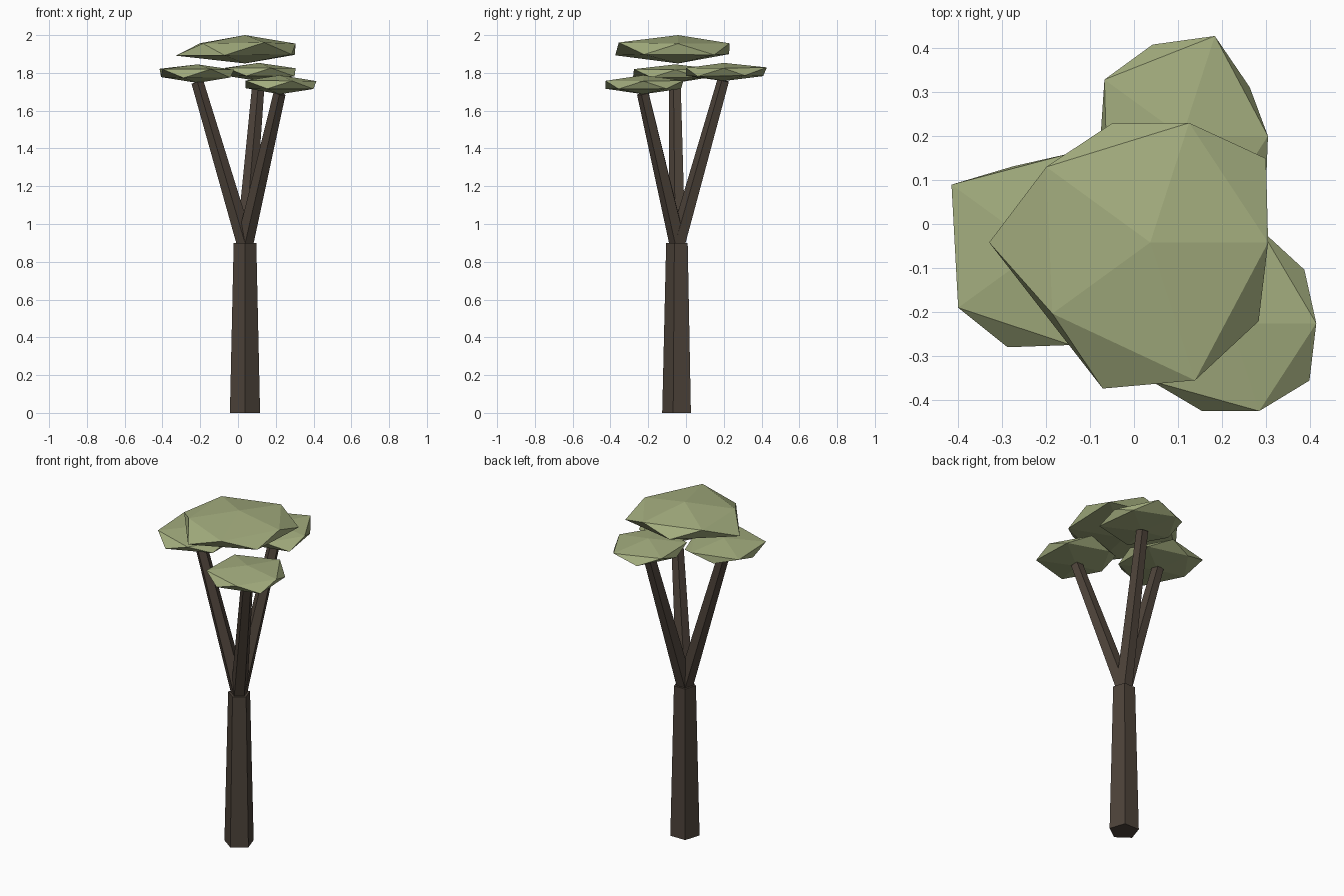
import bpy, bmesh, math
from mathutils import Vector

if "Cube" in bpy.data.objects:
    bpy.data.objects.remove(bpy.data.objects["Cube"])


def material(name, rgb):
    m = bpy.data.materials.new(name)
    m.diffuse_color = (*rgb, 1)
    m.use_nodes = True
    m.node_tree.nodes["Principled BSDF"].inputs["Base Color"].default_value = m.diffuse_color
    return m


BARK = material("dark_bark", (0.075, 0.056, 0.042))
LEAF = material("sage_leaf", (0.37, 0.42, 0.21))


def finish(name, bm, mat):
    bmesh.ops.recalc_face_normals(bm, faces=bm.faces[:])
    me = bpy.data.meshes.new(name)
    bm.to_mesh(me)
    bm.free()
    me.materials.append(mat)
    ob = bpy.data.objects.new(name, me)
    bpy.context.collection.objects.link(ob)


def limb(name, start, end, r1, r2):
    """Tapered five-sided limb between two points."""
    start, end = Vector(start), Vector(end)
    rot = Vector((0, 0, 1)).rotation_difference(end - start)
    bm = bmesh.new()
    rings = []
    for centre, r in ((start, r1), (end, r2)):
        ring = []
        for i in range(5):
            a = math.radians(-90 + 72 * i)
            ring.append(bm.verts.new(centre + rot @ Vector((r * math.cos(a), r * math.sin(a), 0))))
        rings.append(ring)
    low, high = rings
    for i in range(5):
        j = (i + 1) % 5
        bm.faces.new((low[i], low[j], high[j], high[i]))
    bm.faces.new(low[::-1])
    bm.faces.new(high)
    finish(name, bm, BARK)


def foliage(name, centre, top, upper, lower, bottom):
    """Flattened icosahedron with uneven radii: upper ring from 0 deg, lower from 36 deg."""
    bm = bmesh.new()
    c = Vector(centre)
    s, h, flat = 0.8944, 0.4472, 0.2

    def point(r, deg, z):
        a = math.radians(deg)
        return bm.verts.new(c + r * Vector((s * math.cos(a), s * math.sin(a), z * flat)))

    apex = bm.verts.new(c + Vector((0, 0, top * flat)))
    base = bm.verts.new(c - Vector((0, 0, bottom * flat)))
    u = [point(r, 72 * i, h) for i, r in enumerate(upper)]
    w = [point(r, 36 + 72 * i, -h) for i, r in enumerate(lower)]
    for i in range(5):
        j = (i + 1) % 5
        bm.faces.new((apex, u[i], u[j]))
        bm.faces.new((u[i], w[i], u[j]))
        bm.faces.new((w[i], w[j], u[j]))
        bm.faces.new((base, w[j], w[i]))
    finish(name, bm, LEAF)


# Trunk
X, Y = 0.037, -0.042
limb("trunk", (X, Y, 0), (X, Y, 0.9), 0.084, 0.063)

# Branches, each carrying a foliage pad
pads = {
    "left": ((-0.215, -0.056, 1.797), 0.24, (0.218, 0.255, 0.277, 0.256, 0.258),
             (0.24, 0.22, 0.215, 0.264, 0.24), 0.25),
    "back": ((0.11, 0.2, 1.805), 0.24, (0.218, 0.268, 0.245, 0.235, 0.235),
             (0.212, 0.245, 0.208, 0.235, 0.262), 0.24),
    "right": ((0.22, -0.226, 1.737), 0.255, (0.218, 0.25, 0.24, 0.25, 0.235),
              (0.232, 0.235, 0.2, 0.235, 0.248), 0.25),
}
for side, (c, *radii) in pads.items():
    limb(side + "_branch", (X, Y, 0.9), (c[0], c[1], c[2] - 0.045), 0.047, 0.034)
    foliage(side + "_foliage", c, *radii)

# Crown foliage floating above the pads
foliage("crown_foliage", (X, Y, 1.928), 0.36, (0.3, 0.32, 0.327, 0.308, 0.369),
        (0.364, 0.318, 0.41, 0.391, 0.341), 0.39)
